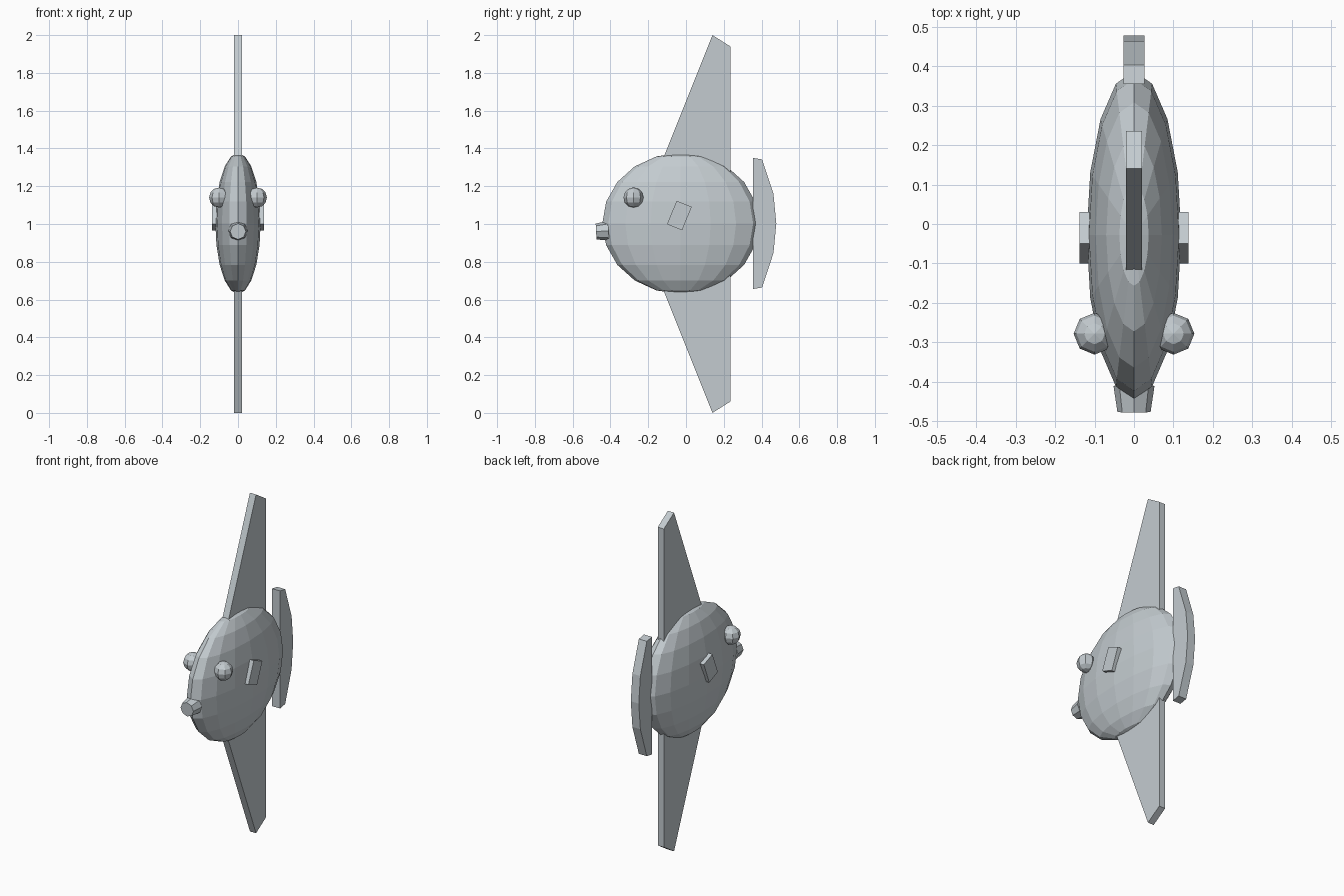
import bpy
import bmesh
from math import radians
from mathutils import Matrix, Vector

cube = bpy.data.objects.get("Cube")
if cube:
    bpy.data.objects.remove(cube, do_unlink=True)

grey = bpy.data.materials.new("cool grey")
grey.use_nodes = True
colour = (0.55, 0.60, 0.63, 1)
grey.diffuse_color = colour
grey.node_tree.nodes["Principled BSDF"].inputs["Base Color"].default_value = colour


def finish(name, bm):
    """Turn a bmesh into a flat-shaded object."""
    bmesh.ops.recalc_face_normals(bm, faces=bm.faces)
    mesh = bpy.data.meshes.new(name)
    bm.to_mesh(mesh)
    bm.free()
    mesh.materials.append(grey)
    obj = bpy.data.objects.new(name, mesh)
    bpy.context.collection.objects.link(obj)
    return obj


def ellipsoid(name, centre, radii, segments, rings):
    bm = bmesh.new()
    bmesh.ops.create_uvsphere(bm, u_segments=segments, v_segments=rings, radius=1)
    bm.transform(Matrix.Translation(centre) @ Matrix.Diagonal((*radii, 1)))
    return finish(name, bm)


def plate(name, outline, x0, x1):
    """Extrude a (y, z) outline sideways from x0 to x1."""
    bm = bmesh.new()
    face = bm.faces.new([bm.verts.new((x0, y, z)) for y, z in outline])
    side = bmesh.ops.extrude_face_region(bm, geom=[face])["geom"]
    moved = [v for v in side if isinstance(v, bmesh.types.BMVert)]
    bmesh.ops.translate(bm, verts=moved, vec=(x1 - x0, 0, 0))
    return finish(name, bm)


# Flattened disc-like body
ellipsoid("body", (0, -0.028, 1.003), (0.12, 0.415, 0.373), 16, 10)

# Tall upper fin and its mirror image below
fin = [(-0.16, 1.25), (0.14, 2.0), (0.235, 1.94), (0.235, 1.2)]
plate("upper_fin", fin, -0.02, 0.02)
plate("lower_fin", [(y, 2 - z) for y, z in fin], -0.02, 0.02)

# Crescent tail with a straight leading edge
half = [(0.355, 1.35), (0.403, 1.342), (0.463, 1.16)]
tail = half + [(0.478, 1.003)] + [(y, 2.006 - z) for y, z in reversed(half)]
plate("tail_fin", tail, -0.026, 0.026)

# Eyes and tilted side fins
tilt = Matrix.Rotation(radians(-22), 2)
corners = [(-0.043, -0.067), (0.043, -0.067), (0.043, 0.067), (-0.043, 0.067)]
side_fin = [tilt @ Vector(c) + Vector((-0.035, 1.045)) for c in corners]
for side, s in (("left", 1), ("right", -1)):
    ellipsoid(side + "_eye", (s * 0.1, -0.278, 1.14), (0.053,) * 3, 8, 6)
    plate(side + "_side_fin", side_fin, s * 0.09, s * 0.138)

# Tapered mouth, tipped slightly
bm = bmesh.new()
bmesh.ops.create_cone(bm, cap_ends=True, segments=8, radius1=0.052,
                      radius2=0.042, depth=0.066)
bm.transform(Matrix.Translation((0, -0.443, 0.962)) @ Matrix.Rotation(radians(93), 4, "X"))
finish("mouth", bm)
